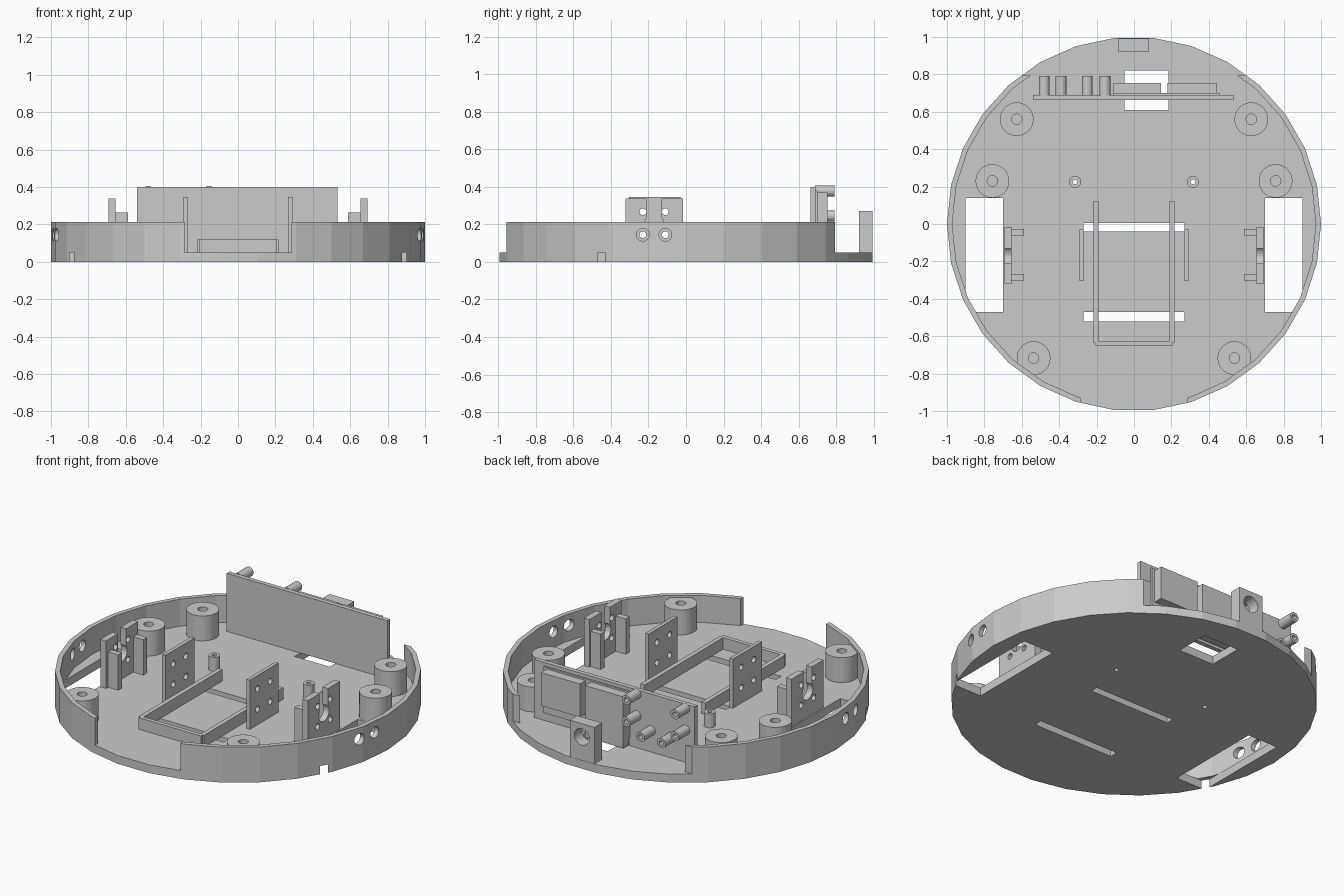
import bpy, math

if "Cube" in bpy.data.objects:
    bpy.data.objects.remove(bpy.data.objects["Cube"])


def box(name, x0, x1, y0, y1, z0, z1):
    bpy.ops.mesh.primitive_cube_add(size=1, location=((x0+x1)/2, (y0+y1)/2, (z0+z1)/2))
    o = bpy.context.object
    o.name = name
    o.scale = (abs(x1-x0), abs(y1-y0), abs(z1-z0))
    bpy.ops.object.transform_apply(location=True, rotation=True, scale=True)
    return o


def cyl(name, center, r, length, axis='Z', n=24):
    rot = {'X': (0, math.pi/2, 0), 'Y': (math.pi/2, 0, 0), 'Z': (0, 0, 0)}[axis]
    bpy.ops.mesh.primitive_cylinder_add(vertices=n, radius=r, depth=length,
                                        location=center, rotation=rot)
    o = bpy.context.object
    o.name = name
    bpy.ops.object.transform_apply(location=True, rotation=True, scale=True)
    return o


def disc(name, r, z0, z1):
    # 30 sides with a corner pointing along +x
    bpy.ops.mesh.primitive_cylinder_add(vertices=30, radius=r, depth=z1-z0,
                                        location=(0, 0, (z0+z1)/2),
                                        rotation=(0, 0, math.pi/2))
    o = bpy.context.object
    o.name = name
    bpy.ops.object.transform_apply(location=True, rotation=True, scale=True)
    return o


def cut(obj, *cutters):
    for c in cutters:
        m = obj.modifiers.new("cut", 'BOOLEAN')
        m.operation = 'DIFFERENCE'
        m.solver = 'EXACT'
        m.object = c
        bpy.context.view_layer.objects.active = obj
        bpy.ops.object.modifier_apply(modifier=m.name)
        bpy.data.objects.remove(c, do_unlink=True)
    return obj


FLOOR = 0.05
HOLE_Y = (-0.23, -0.11)

# floor disc with wheel wells, strap slots, rear window and wire holes
base = disc("base_plate", 1, 0, FLOOR)
for s in (-1, 1):
    cut(base, box("c", s*0.70, s*0.90, -0.47, 0.14, -0.1, 0.2),
        cyl("c", (s*0.315, 0.225, 0), 0.013, 0.3, n=12))
cut(base, box("c", -0.27, 0.27, -0.04, 0.005, -0.1, 0.2),
    box("c", -0.27, 0.27, -0.52, -0.47, -0.1, 0.2),
    box("c", -0.05, 0.185, 0.61, 0.82, -0.1, 0.2))

# rim wall, open at the front and back
rim = disc("rim_wall", 1, FLOOR, 0.213)
cut(rim, disc("c", 0.972, -0.1, 0.4),
    box("c", -0.285, 0.285, -1.2, -0.5, -0.1, 0.4),
    box("c", -1.2, 1.2, 0.795, 1.3, -0.1, 0.4))
for y in HOLE_Y:
    cut(rim, cyl("c", (0, y, 0.145), 0.034, 3, 'X'))

for s, side in ((-1, "left"), (1, "right")):
    # large screw posts
    for i, (x, y) in enumerate([(0.627, 0.56), (0.757, 0.23), (0.537, -0.717)]):
        cut(cyl(f"screw_post_{side}_{i}", (s*x, y, 0.125), 0.09, 0.15, n=30),
            cyl("c", (s*x, y, 0.2), 0.028, 0.28, n=16))
    # small standoff
    cut(cyl(f"standoff_{side}", (s*0.315, 0.225, 0.092), 0.032, 0.085, n=16),
        cyl("c", (s*0.315, 0.225, 0.1), 0.013, 0.3, n=12))
    # inner motor plate with four holes
    inner = box(f"inner_motor_plate_{side}", s*0.27, s*0.292, -0.305, -0.03, FLOOR, 0.347)
    # outer motor bracket with a shaft slot open at the top
    outer = box(f"outer_motor_bracket_{side}", s*0.655, s*0.692, -0.322, -0.015, FLOOR, 0.337)
    for y in HOLE_Y:
        for z in (0.145, 0.267):
            cut(inner, cyl("c", (s*0.28, y, z), 0.018, 0.2, 'X', 16))
            cut(outer, cyl("c", (s*0.67, y, z), 0.018, 0.2, 'X', 16))
    cut(outer, cyl("c", (s*0.67, -0.17, 0.205), 0.05, 0.2, 'X'),
        box("c", s*0.6, s*0.75, -0.21, -0.13, 0.2, 0.5))
    # bracket ribs
    for y in (-0.302, -0.062):
        box(f"bracket_rib_{side}", s*0.588, s*0.656, y, y+0.036, FLOOR, 0.263)
    # battery tray sides
    box(f"battery_tray_{side}", s*0.19, s*0.217, -0.635, 0.122, FLOOR, 0.12)

box("battery_tray_front", -0.207, 0.207, -0.65, -0.625, FLOOR, 0.12)

# upright circuit board and its components
box("circuit_board", -0.54, 0.532, 0.663, 0.69, FLOOR, 0.40)
box("board_backing", -0.11, 0.46, 0.689, 0.70, 0.10, 0.38)
box("board_module_tall", -0.11, 0.145, 0.699, 0.755, 0.06, 0.37)
box("board_module_short", 0.18, 0.44, 0.699, 0.755, 0.17, 0.37)
for x, z in [(-0.48, 0.377), (-0.48, 0.245), (-0.155, 0.377), (-0.155, 0.245),
             (-0.39, 0.18), (-0.25, 0.18)]:
    cut(cyl("board_spacer", (x, 0.74, z), 0.029, 0.104, 'Y', 16),
        cyl("c", (x, 0.78, z), 0.014, 0.14, 'Y', 12))

# rear block with a round opening
cut(box("rear_socket", -0.085, 0.08, 0.922, 0.993, FLOOR-0.03, 0.27),
    cyl("c", (0, 0.96, 0.19), 0.05, 0.3, 'Y'))
